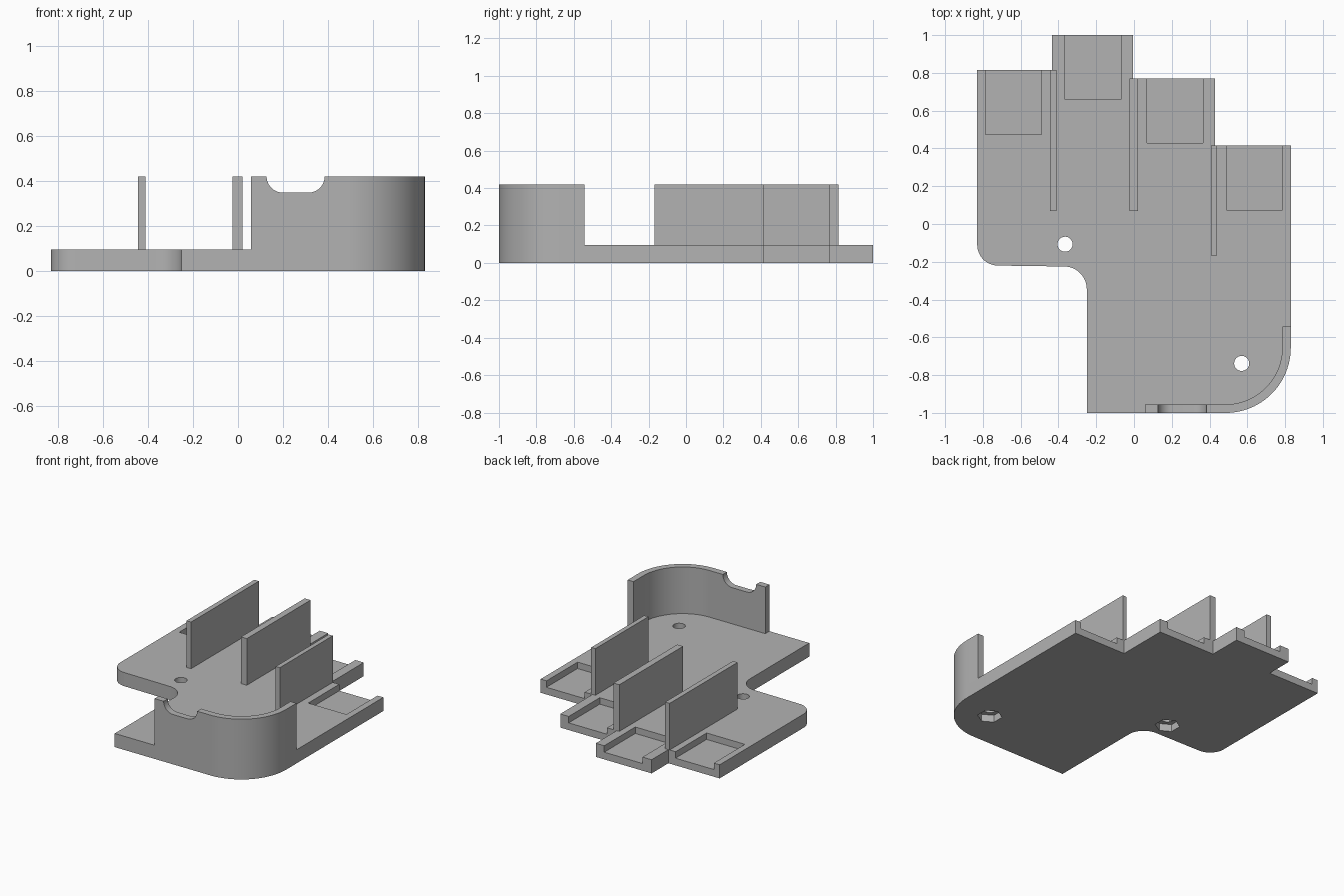
import bpy, bmesh
from math import cos, sin, pi, radians

cube = bpy.data.objects.get("Cube")
if cube:
    bpy.data.objects.remove(cube, do_unlink=True)

GREY = (0.45, 0.45, 0.45, 1)
mat = bpy.data.materials.new("matte grey")
mat.use_nodes = True
mat.diffuse_color = GREY
mat.node_tree.nodes["Principled BSDF"].inputs["Base Color"].default_value = GREY

BASE_TOP, TOP, FLOOR = 0.095, 0.42, 0.05
WALL, CORNER = 0.045, 0.345
BACK_LEFT = (0.83, -1.0)


def arc(cx, cy, r, start, end, n=16):
    """Points along an arc, angles in degrees."""
    angles = [radians(start + (end - start) * i / n) for i in range(n + 1)]
    return [(cx + r * cos(a), cy + r * sin(a)) for a in angles]


def prism(name, outline, z0, z1, upright=False):
    """Extrude an outline along z, or along y when upright."""
    bm = bmesh.new()
    place = (lambda p, h: (p[0], h, p[1])) if upright else (lambda p, h: (*p, h))
    face = bm.faces.new([bm.verts.new(place(p, z0)) for p in outline])
    grown = bmesh.ops.extrude_face_region(bm, geom=[face])["geom"]
    move = (0, z1 - z0, 0) if upright else (0, 0, z1 - z0)
    bmesh.ops.translate(bm, vec=move,
                        verts=[g for g in grown if isinstance(g, bmesh.types.BMVert)])
    bmesh.ops.recalc_face_normals(bm, faces=bm.faces)
    mesh = bpy.data.meshes.new(name)
    bm.to_mesh(mesh)
    bm.free()
    mesh.materials.append(mat)
    obj = bpy.data.objects.new(name, mesh)
    bpy.context.collection.objects.link(obj)
    return obj


def box(name, x0, x1, y0, y1, z0, z1):
    return prism(name, [(x0, y0), (x1, y0), (x1, y1), (x0, y1)], z0, z1)


def select(obj):
    bpy.ops.object.select_all(action='DESELECT')
    obj.select_set(True)
    bpy.context.view_layer.objects.active = obj


def cut(obj, cutter):
    select(obj)
    cutter.hide_render = True
    mod = obj.modifiers.new("cut", 'BOOLEAN')
    mod.operation, mod.solver, mod.object = 'DIFFERENCE', 'EXACT', cutter
    bpy.ops.object.modifier_apply(modifier=mod.name)
    bpy.data.objects.remove(cutter, do_unlink=True)


def smooth(obj):
    select(obj)
    bpy.ops.object.shade_smooth_by_angle(angle=radians(25))


# Base plate with a stepped back edge and rounded front corners
cx, cy = BACK_LEFT[0] - CORNER, BACK_LEFT[1] + CORNER
outline = [(-0.25, -1.0)]
outline += arc(cx, cy, CORNER, -90, 0, 24)
outline += [(0.83, 0.415), (0.43, 0.415), (0.43, 0.77), (-0.005, 0.77),
            (-0.005, 1.0), (-0.435, 1.0), (-0.435, 0.815), (-0.83, 0.815)]
outline += arc(-0.72, -0.11, 0.11, 180, 270)
outline += arc(-0.37, -0.345, 0.12, 90, 0)
plate = prism("base_plate", outline, 0, BASE_TOP)

# Four pockets open at the back edge
for x, y in ((-0.785, 0.815), (-0.365, 1.0), (0.07, 0.77), (0.49, 0.415)):
    cut(plate, box("pocket_cutter", x, x + 0.295, y - 0.342, y + 0.1, FLOOR, 0.2))

# Screw holes with hexagonal nut recesses underneath
for x, y in ((-0.365, -0.107), (0.57, -0.738)):
    cut(plate, prism("hole_cutter", arc(x, y, 0.04, 0, 345, 23), -0.1, 0.2))
    cut(plate, prism("nut_cutter", arc(x, y, 0.079, 30, 330, 5), -0.1, 0.05))
smooth(plate)

# Upright dividers
for side, x0, x1, y0, y1 in (("right", -0.445, -0.41, 0.068, 0.815),
                             ("middle", -0.025, 0.02, 0.068, 0.77),
                             ("left", 0.408, 0.44, -0.168, 0.415)):
    box(side + "_divider", x0, x1, y0, y1, BASE_TOP, TOP)

# Curved corner wall following the plate edge
outer = [(0.057, -1.0)] + arc(cx, cy, CORNER, -90, 0, 24) + [(0.83, -0.543)]
inner = [(0.83 - WALL, -0.543)] + arc(cx, cy, CORNER - WALL, 0, -90, 24)
inner += [(0.057, -1.0 + WALL)]
wall = prism("corner_wall", outer + inner, BASE_TOP, TOP)

# Rounded cable notch in the wall top
notch = arc(0.2, TOP, 0.073, 180, 270, 12) + arc(0.312, TOP, 0.073, 270, 360, 12)
notch += [(0.385, 0.5), (0.127, 0.5)]
cut(wall, prism("notch_cutter", notch, -1.1, -0.9, upright=True))
smooth(wall)
